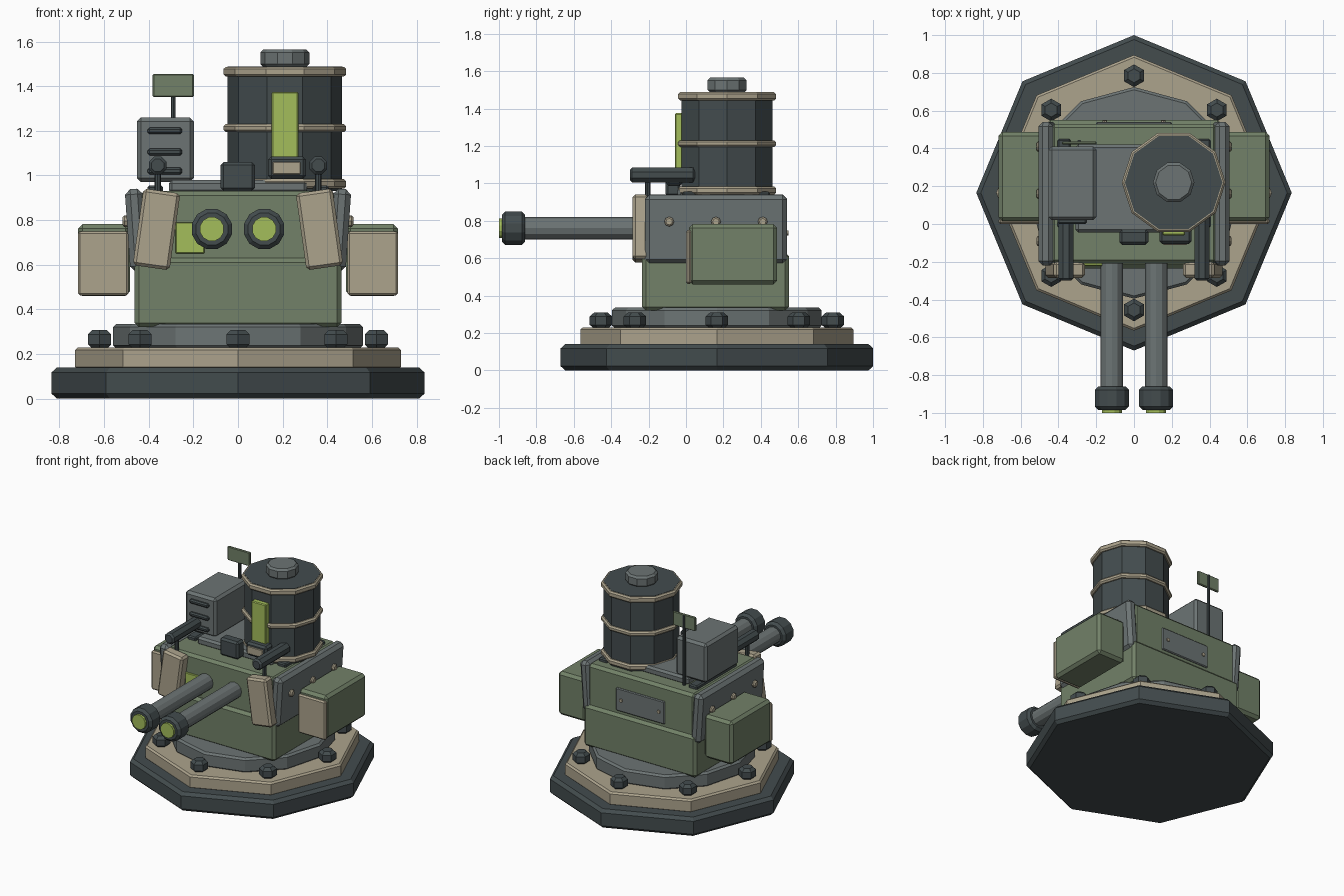
import bpy, bmesh, math
from mathutils import Matrix, Vector

if "Cube" in bpy.data.objects:
    bpy.data.objects.remove(bpy.data.objects["Cube"])


def material(name, rgb):
    m = bpy.data.materials.new(name)
    m.diffuse_color = (*rgb, 1)
    m.use_nodes = True
    m.node_tree.nodes["Principled BSDF"].inputs["Base Color"].default_value = m.diffuse_color
    return m


DARK = material("dark slate", (0.056, 0.072, 0.076))
GRAY = material("steel gray", (0.150, 0.175, 0.175))
TAN = material("sand", (0.413, 0.366, 0.265))
GREEN = material("olive green", (0.168, 0.220, 0.138))
LIME = material("lime", (0.370, 0.510, 0.105))


def finish(name, bm, mat, bevel, matrix):
    if bevel:
        bmesh.ops.bevel(bm, geom=bm.edges[:], offset=bevel, segments=1,
                        affect='EDGES', clamp_overlap=True)
    bm.transform(matrix)
    bmesh.ops.recalc_face_normals(bm, faces=bm.faces[:])
    me = bpy.data.meshes.new(name)
    bm.to_mesh(me)
    bm.free()
    me.materials.append(mat)
    ob = bpy.data.objects.new(name, me)
    bpy.context.collection.objects.link(ob)
    return ob


def box(name, x, y, z, mat, bevel=0.012, tilt=0):
    """Box from three (low, high) ranges, tilted about the y axis."""
    bm = bmesh.new()
    bmesh.ops.create_cube(bm, size=1)
    size = [r[1] - r[0] for r in (x, y, z)]
    bm.transform(Matrix.Diagonal((*size, 1)))
    centre = Vector([(r[0] + r[1]) / 2 for r in (x, y, z)])
    return finish(name, bm, mat, bevel,
                  Matrix.Translation(centre) @ Matrix.Rotation(math.radians(tilt), 4, 'Y'))


def cyl(name, centre, r, length, mat, sides=12, axis='Z', bevel=0.0, turn=0):
    """Prism around a centre; turn is the angle of its first corner."""
    bm = bmesh.new()
    rings = []
    for h in (-length / 2, length / 2):
        ring = []
        for i in range(sides):
            a = math.radians(turn) + math.tau * i / sides
            ring.append(bm.verts.new((r * math.cos(a), r * math.sin(a), h)))
        bm.faces.new(ring)
        rings.append(ring)
    for i in range(sides):
        j = (i + 1) % sides
        bm.faces.new((rings[0][i], rings[0][j], rings[1][j], rings[1][i]))
    rot = {'Z': Matrix(), 'Y': Matrix.Rotation(math.pi / 2, 4, 'X'),
           'X': Matrix.Rotation(math.pi / 2, 4, 'Y')}[axis]
    if bevel:  # chamfer only the rims
        rims = [e for e in bm.edges if abs(e.verts[0].co.z - e.verts[1].co.z) < 1e-6]
        bmesh.ops.bevel(bm, geom=rims, offset=bevel, segments=1, affect='EDGES')
    return finish(name, bm, mat, 0, Matrix.Translation(Vector(centre)) @ rot)


def span(s, a, b):
    """Mirror an x range to side s."""
    return (a, b) if s > 0 else (-b, -a)


# Stepped base
CY = 0.165
cyl("base_slab", (0, CY, 0.07), 0.835, 0.14, DARK, 8, bevel=0.022)
cyl("base_tier", (0, CY, 0.18), 0.73, 0.10, TAN, 8, bevel=0.012)
cyl("turret_ring", (0, CY, 0.28), 0.56, 0.11, GRAY, 12, bevel=0.014)
for i in range(8):
    a = math.tau * i / 8
    cyl(f"base_bolt_{i}", (0.62 * math.cos(a), CY + 0.62 * math.sin(a), 0.266),
        0.06, 0.085, DARK, 6, bevel=0.02, turn=30)

# Hull
box("lower_hull", (-0.463, 0.463), (-0.235, 0.55), (0.32, 0.63), GREEN, 0.02)
box("upper_hull", (-0.44, 0.44), (-0.21, 0.53), (0.60, 0.93), GREEN, 0.02)
box("roof_plate", (-0.31, 0.31), (-0.045, 0.42), (0.92, 0.98), GRAY, 0.015)
box("front_window", (-0.28, -0.15), (-0.222, -0.20), (0.65, 0.79), LIME, 0.004)
box("rear_hatch", (-0.2, 0.2), (0.52, 0.54), (0.65, 0.82), GRAY, 0.006)
for s in (-1, 1):
    cyl("rear_hatch_bolt", (0.155 * s, 0.542, 0.735), 0.013, 0.012, TAN, 8, 'Y')

# Armour, storage boxes and guns on both sides
for s, side in ((-1, "left"), (1, "right")):
    box(f"{side}_side_plate", span(s, 0.415, 0.495), (-0.22, 0.54), (0.57, 0.94),
        GRAY, 0.024, tilt=4 * s)
    box(f"{side}_front_plate", span(s, 0.282, 0.448), (-0.285, -0.2), (0.585, 0.932),
        TAN, 0.014, tilt=-8 * s)
    for y in (-0.09, 0.16, 0.41):
        cyl(f"{side}_plate_bolt", (0.502 * s, y, 0.795), 0.026, 0.03, TAN, 8, 'X', 0.008)
    box(f"{side}_storage_box", span(s, 0.485, 0.717), (0.015, 0.487), (0.46, 0.782),
        GREEN, 0.02)
    box(f"{side}_storage_front", span(s, 0.49, 0.717), (0.0, 0.03), (0.462, 0.75),
        TAN, 0.01)
    box(f"{side}_roof_rail", span(s, 0.335, 0.405), (-0.02, 0.45), (0.92, 0.955),
        DARK, 0.008)
    cyl(f"{side}_small_gun", (0.36 * s, -0.125, 1.045), 0.043, 0.35, DARK, 8, 'Y',
        0.012, 22.5)
    cyl(f"{side}_gun_post", (0.36 * s, -0.205, 0.97), 0.014, 0.10, DARK, 8)

    # Main barrels
    x = 0.117 * s
    cyl(f"{side}_barrel", (x, -0.53, 0.76), 0.06, 0.68, GRAY, 12, 'Y')
    cyl(f"{side}_muzzle", (x, -0.922, 0.76), 0.093, 0.125, DARK, 12, 'Y', 0.018, 15)
    cyl(f"{side}_muzzle_core", (x, -0.98, 0.76), 0.055, 0.04, LIME, 12, 'Y', turn=15)

# Sight block on the roof edge
box("sight_block", (-0.078, 0.076), (-0.11, -0.03), (0.93, 1.06), DARK, 0.014)

# Drum with hoops, cap and gauge
DX, DY = 0.21, 0.22
cyl("drum", (DX, DY, 1.2), 0.256, 0.54, DARK, 10)
for z, h in ((0.962, 0.042), (1.212, 0.036), (1.465, 0.044)):
    cyl("drum_hoop", (DX, DY, z), 0.275, h, TAN, 10, bevel=0.01)
cyl("drum_lid", (DX, DY, 1.477), 0.258, 0.024, DARK, 10)
cyl("drum_cap", (DX, DY, 1.525), 0.11, 0.08, GRAY, 10, bevel=0.014)
box("drum_gauge", (0.15, 0.27), (-0.06, -0.015), (1.06, 1.375), LIME, 0.006)
box("drum_clamp", (0.135, 0.305), (-0.105, -0.02), (0.985, 1.085), DARK, 0.014)
box("clamp_plate", (0.155, 0.28), (-0.112, -0.10), (1.005, 1.06), TAN, 0.003)

# Equipment cabinet with louvres
box("cabinet", (-0.453, -0.198), (0.02, 0.41), (0.97, 1.26), GRAY, 0.018)
for z in (1.2, 1.105, 1.02):
    box("cabinet_louvre", (-0.405, -0.25), (0.0, 0.03), (z - 0.015, z + 0.015), DARK, 0.009)

# Antenna with flat panel
cyl("antenna_post", (-0.29, 0.435, 1.19), 0.011, 0.52, DARK, 8)
box("antenna_panel", (-0.382, -0.198), (0.42, 0.438), (1.352, 1.455), GREEN, 0.005)
